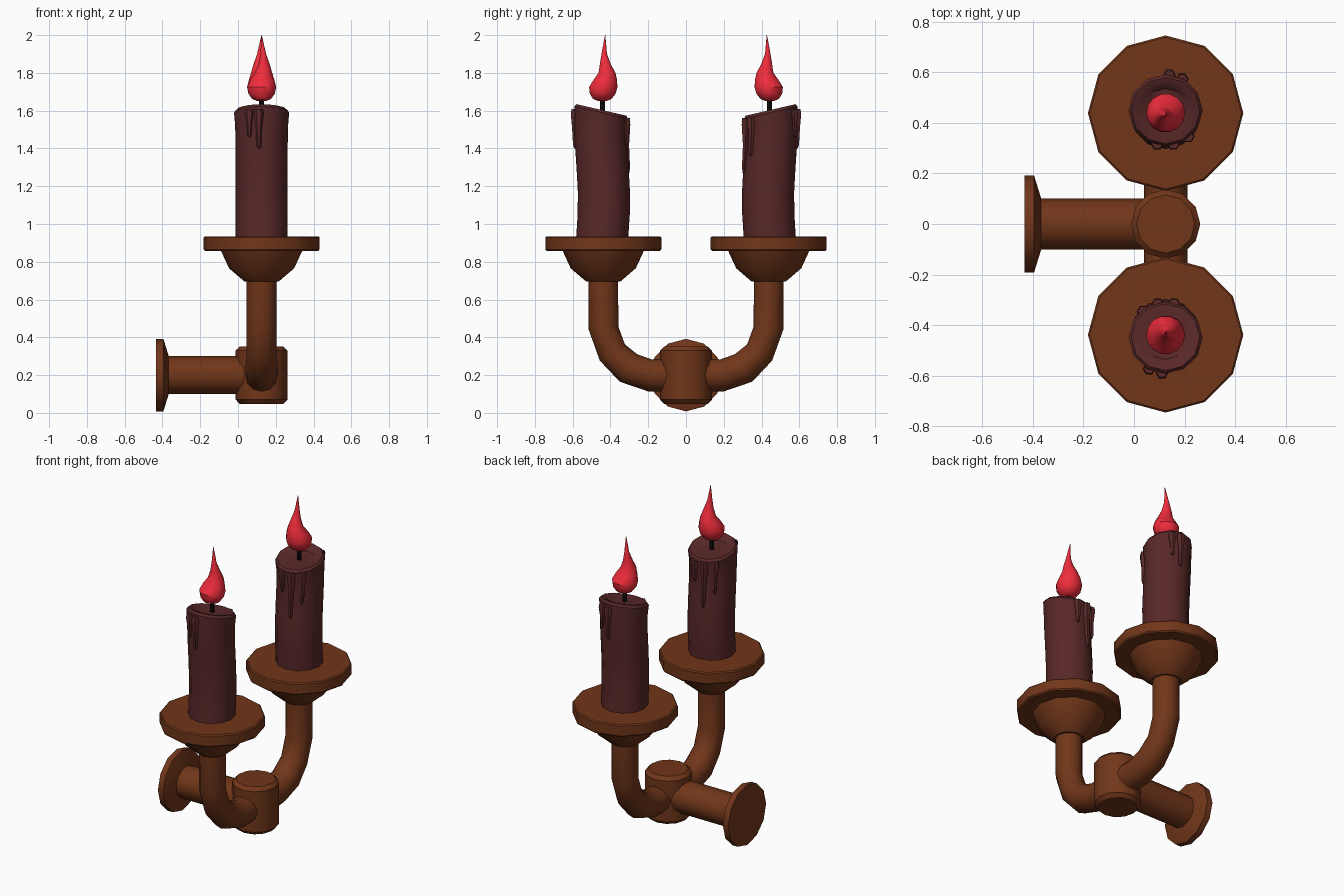
import bpy, math
from mathutils import Vector, Euler

if "Cube" in bpy.data.objects:
    bpy.data.objects.remove(bpy.data.objects["Cube"])

CX = 0.125  # x of the hub and both candles


def material(name, rgb):
    m = bpy.data.materials.new(name)
    m.diffuse_color = (*rgb, 1)
    m.use_nodes = True
    m.node_tree.nodes["Principled BSDF"].inputs["Base Color"].default_value = m.diffuse_color
    return m


COPPER = material("copper", (0.165, 0.037, 0.010))
WAX = material("wax", (0.10, 0.021, 0.021))
FLAME = material("flame_red", (0.87, 0.026, 0.045))
BLACK = material("wick_black", (0.006, 0.005, 0.005))


def loft(name, rings, mat, n=12, turn=0.0):
    """Skin round rings (centre, radius, tilt about x, tilt about y); caps both ends."""
    verts, faces = [], []
    for c, r, ax, ay in rings:
        rot = Euler((ax, ay, 0)).to_matrix()
        for i in range(n):
            a = 2 * math.pi * i / n
            verts.append(Vector(c) + rot @ Vector((r * math.cos(a), r * math.sin(a), 0)))
    for k in range(len(rings) - 1):
        for i in range(n):
            j = (i + 1) % n
            faces.append((k * n + i, k * n + j, k * n + n + j, k * n + n + i))
    faces.append(tuple(reversed(range(n))))
    faces.append(tuple(range(len(verts) - n, len(verts))))
    me = bpy.data.meshes.new(name)
    me.from_pydata(verts, [], faces)
    me.materials.append(mat)
    ob = bpy.data.objects.new(name, me)
    ob.location = (CX, 0, 0)
    ob.rotation_euler = (0, 0, turn)
    bpy.context.collection.objects.link(ob)
    bpy.context.view_layer.objects.active = ob
    bpy.ops.object.select_all(action='DESELECT')
    ob.select_set(True)
    bpy.ops.object.shade_smooth_by_angle(angle=math.radians(35))
    return ob


def lathe(name, profile, mat, y=0.0, turn=0.0, n=12):
    return loft(name, [((0, y, z), r, 0, 0) for r, z in profile], mat, n, turn)


def wax_y(z):
    """Gentle S-bend of the candle axis."""
    return 0.443 - 0.009 * math.sin((z - 0.935) / 0.38 * math.pi)


# Wall plate, arm and hub
Q = math.pi / 2
loft("wall_plate", [((x - CX, 0, 0.2), r, 0, Q) for x, r in
                    ((-0.433, 0.192), (-0.395, 0.192), (-0.368, 0.105))], COPPER)
loft("wall_arm", [((x - CX, 0, 0.2), 0.1, 0, Q) for x in (-0.38, 0.06)], COPPER)
lathe("hub", [(0.115, 0.047), (0.137, 0.07), (0.137, 0.33), (0.115, 0.352)], COPPER)

for side, turn in (("back", 0.0), ("front", math.pi)):
    # Curved branch rising from the hub
    path = ((0.05, 0.2, 90), (0.19, 0.198, 86), (0.305, 0.238, 58),
            (0.39, 0.32, 33), (0.437, 0.45, 6), (0.438, 0.72, 0))
    loft(side + "_branch", [((0, y, z), 0.086 if z < 0.3 else 0.079, -math.radians(t), 0)
                            for y, z, t in path], COPPER, turn=turn)

    # Cup and drip dish
    lathe(side + "_cup", [(0.09, 0.695), (0.172, 0.765), (0.217, 0.862)], COPPER, 0.438, turn)
    lathe(side + "_dish", [(0.3, 0.858), (0.307, 0.866), (0.307, 0.928), (0.3, 0.935)],
          COPPER, 0.438, turn)

    # Candle body with a slanted, hollowed top
    s = math.radians(13)
    body = [((0, wax_y(z), z), 0.138, 0, 0) for z in (0.93, 1.05, 1.17, 1.29, 1.41)]
    body += [((0, wax_y(1.52), 1.52), 0.14, s * 0.5, 0),
             ((0, 0.449, 1.59), 0.146, s, 0), ((0, 0.448, 1.604), 0.135, s, 0),
             ((0, 0.446, 1.602), 0.115, s, 0), ((0, 0.446, 1.588), 0.09, s * 0.6, 0)]
    loft(side + "_candle", body, WAX, turn=turn)

    # Wax drips (angle round the candle, lower end)
    for k, (deg, end) in enumerate(((-50, 1.36), (-77, 1.27), (-104, 1.42), (62, 1.46), (84, 1.40))):
        a = math.radians(deg)
        top = 1.585 + 0.025 * math.sin(a)
        rings = []
        for t, r in ((1, 0.006), (0.9, 0.013), (0.5, 0.016), (0.12, 0.026), (0, 0.022)):
            z = top + (end - top) * t
            rings.append(((0.138 * math.cos(a), wax_y(z) + 0.138 * math.sin(a), z), r, 0, 0))
        loft(f"{side}_drip_{k + 1}", rings, WAX, 6, turn)

    # Wick and S-shaped flame
    lathe(side + "_wick", [(0.013, 1.57), (0.013, 1.68)], BLACK, 0.441, turn, 8)
    flame = ((0.0, 0.443, 1.65, 0.02), (0, 0.443, 1.662, 0.05), (0, 0.441, 1.69, 0.07),
             (0, 0.438, 1.725, 0.077), (-0.004, 0.427, 1.765, 0.063),
             (-0.010, 0.418, 1.80, 0.046), (-0.013, 0.427, 1.845, 0.030),
             (-0.009, 0.433, 1.90, 0.015), (0, 0.428, 2.0, 0.001))
    loft(side + "_flame", [((x, y, z), r, 0, 0) for x, y, z, r in flame], FLAME, 14, turn)
